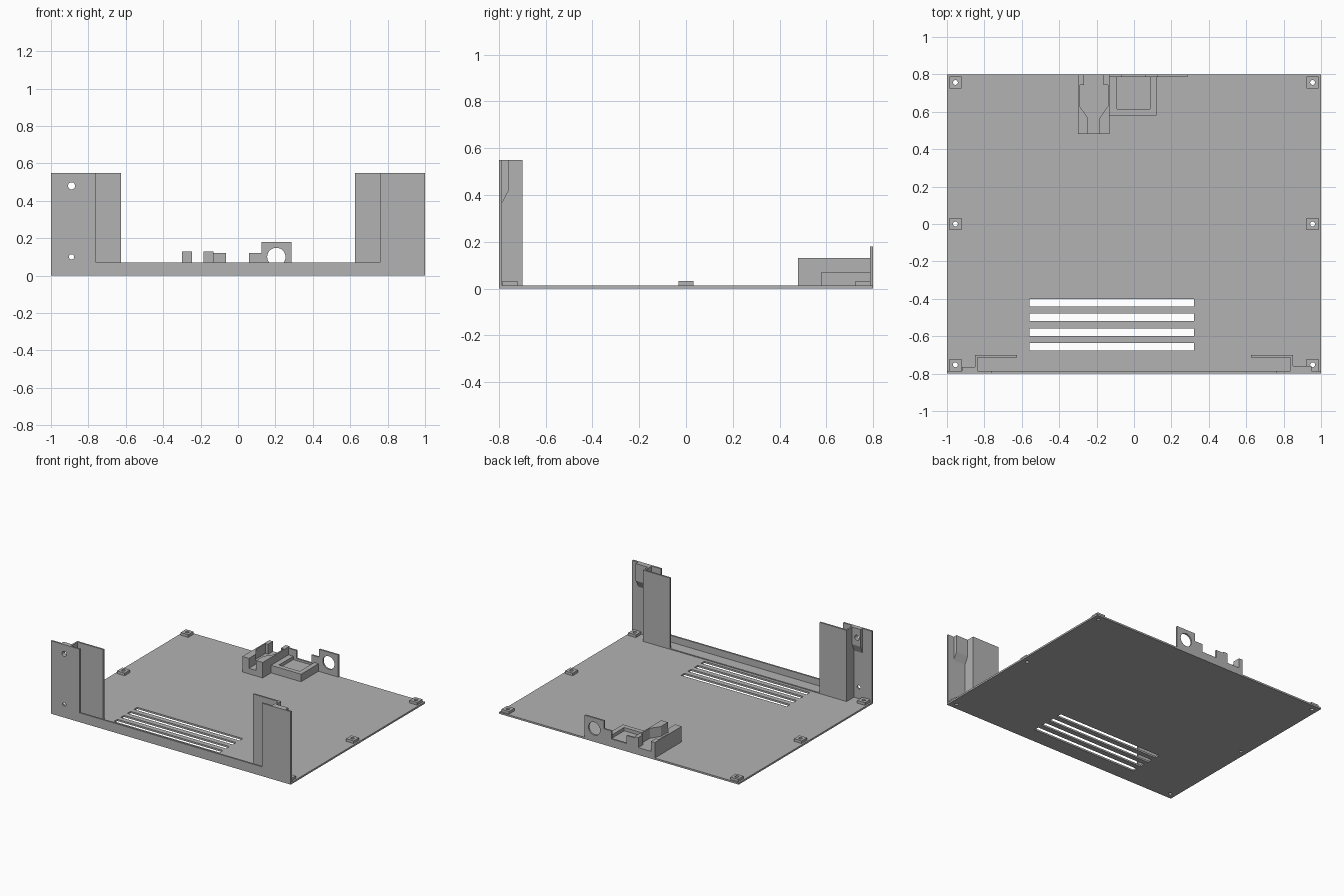
import bpy, bmesh
from mathutils import Vector

cube = bpy.data.objects.get("Cube")
if cube:
    bpy.data.objects.remove(cube, do_unlink=True)

grey = bpy.data.materials.new("plain_grey")
grey.use_nodes = True
colour = (0.45, 0.45, 0.45, 1)
grey.diffuse_color = colour
grey.node_tree.nodes["Principled BSDF"].inputs["Base Color"].default_value = colour


def prism(name, points, axis, lo, hi):
    """Extrude a 2D outline along an axis; outline uses the other two axes in order."""
    def place(p, d):
        v = list(p)
        v.insert("xyz".index(axis), d)
        return Vector(v)
    bm = bmesh.new()
    face = bm.faces.new([bm.verts.new(place(p, lo)) for p in points])
    moved = bmesh.ops.extrude_face_region(bm, geom=[face])["geom"]
    shift = place((0, 0), hi - lo)
    bmesh.ops.translate(bm, vec=shift, verts=[v for v in moved if isinstance(v, bmesh.types.BMVert)])
    bmesh.ops.recalc_face_normals(bm, faces=bm.faces)
    mesh = bpy.data.meshes.new(name)
    bm.to_mesh(mesh)
    bm.free()
    mesh.materials.append(grey)
    ob = bpy.data.objects.new(name, mesh)
    bpy.context.collection.objects.link(ob)
    return ob


def box(name, x, y, z):
    return prism(name, [(x[0], y[0]), (x[1], y[0]), (x[1], y[1]), (x[0], y[1])], "z", *z)


def drill(axis, centre, radius):
    """Cylinder cutter along y or z."""
    bpy.ops.mesh.primitive_cylinder_add(vertices=32, radius=radius, depth=0.12, location=centre,
                                        rotation=(1.570796 if axis == "y" else 0, 0, 0))
    ob = bpy.context.object
    ob.name = "drill"
    return ob


def cut(ob, cutters):
    for c in cutters:
        c.hide_render = True
        m = ob.modifiers.new("cut", "BOOLEAN")
        m.operation, m.solver, m.object = "DIFFERENCE", "EXACT", c
        bpy.context.view_layer.objects.active = ob
        bpy.ops.object.modifier_apply(modifier=m.name)
        bpy.data.objects.remove(c, do_unlink=True)


T = 0.013           # sheet thickness
FRONT = -0.8 + T    # inside of the front wall
posts = [(sx * 0.955, y) for sx in (-1, 1) for y in (-0.753, 0, 0.757)]

# Base plate with vent slots and screw holes
base = box("base_plate", (-1, 1), (FRONT, 0.8), (0, T))
slots = [box("slot", (-0.56, 0.32), (-0.44 - i * 0.079, -0.4 - i * 0.079), (-0.1, 0.1)) for i in range(4)]
cut(base, slots + [drill("z", (x, y, 0), 0.013) for x, y in posts])

# Screw pads
for x, y in posts:
    pad = box("screw_pad", (x - 0.032, x + 0.032), (y - 0.032, y + 0.032), (T, 0.033))
    cut(pad, [drill("z", (x, y, 0), 0.013)])

# Front wall with a tall ear at each end
wall = prism("front_wall", [(-1, 0), (1, 0), (1, 0.55), (0.76, 0.55), (0.76, 0.07),
                            (-0.76, 0.07), (-0.76, 0.55), (-1, 0.55)], "y", -0.8, FRONT)


def ear_holes():
    return [drill("y", (-0.89, -0.78, 0.48), 0.019), drill("y", (-0.89, -0.78, 0.1), 0.014)]


cut(wall, ear_holes())

# Shallow raised strip between the towers
box("tower_floor", (-0.85, 0.85), (FRONT, -0.7), (T, 0.02))

# Towers: side web, inner panel and sloped rib behind each ear
for s, side, rib_end, depth in ((-1, "right", 0.92, -0.765), (1, "left", 0.95, -0.758)):
    corner = [(0.85, FRONT), (0.85, -0.7), (0.625, -0.7), (0.625, -0.713), (0.838, -0.713), (0.838, FRONT)]
    prism(side + "_tower", [(s * x, y) for x, y in corner], "z", 0.02, 0.55)
    ends = sorted((s * 0.85, s * rib_end))
    rib = prism(side + "_rib", [(FRONT, 0.365), (depth, 0.42), (depth, 0.55), (FRONT, 0.55)], "x", *ends)
    if s < 0:
        cut(rib, ear_holes())

# Cable cradle with a funnel shaped channel
cradle = box("cable_cradle", (-0.3, -0.13), (0.48, 0.8), (T, 0.13))
half = [(0.03, 0.4), (0.03, 0.565), (0.075, 0.63), (0.075, 0.742), (0.053, 0.742), (0.053, 0.9)]
outline = [(-0.215 + w, y) for w, y in half] + [(-0.215 - w, y) for w, y in reversed(half)]
cut(cradle, [prism("channel", outline, "z", 0.055, 0.2)])

# Shallow tray beside the cradle
tray = box("tray", (-0.13, 0.12), (0.58, 0.8 - T), (T, 0.07))
cut(tray, [box("pocket", (-0.09, 0.085), (0.615, 0.85), (0.045, 0.2))])

# Stepped back wall with the socket hole
back = prism("socket_wall", [(-0.13, T), (0.285, T), (0.285, 0.18), (0.125, 0.18), (0.125, 0.12), (0.06, 0.12),
                             (0.06, 0.06), (-0.065, 0.06), (-0.065, 0.12), (-0.13, 0.12)],
             "y", 0.8 - T, 0.8)
cut(back, [drill("y", (0.205, 0.79, 0.1), 0.049)])
